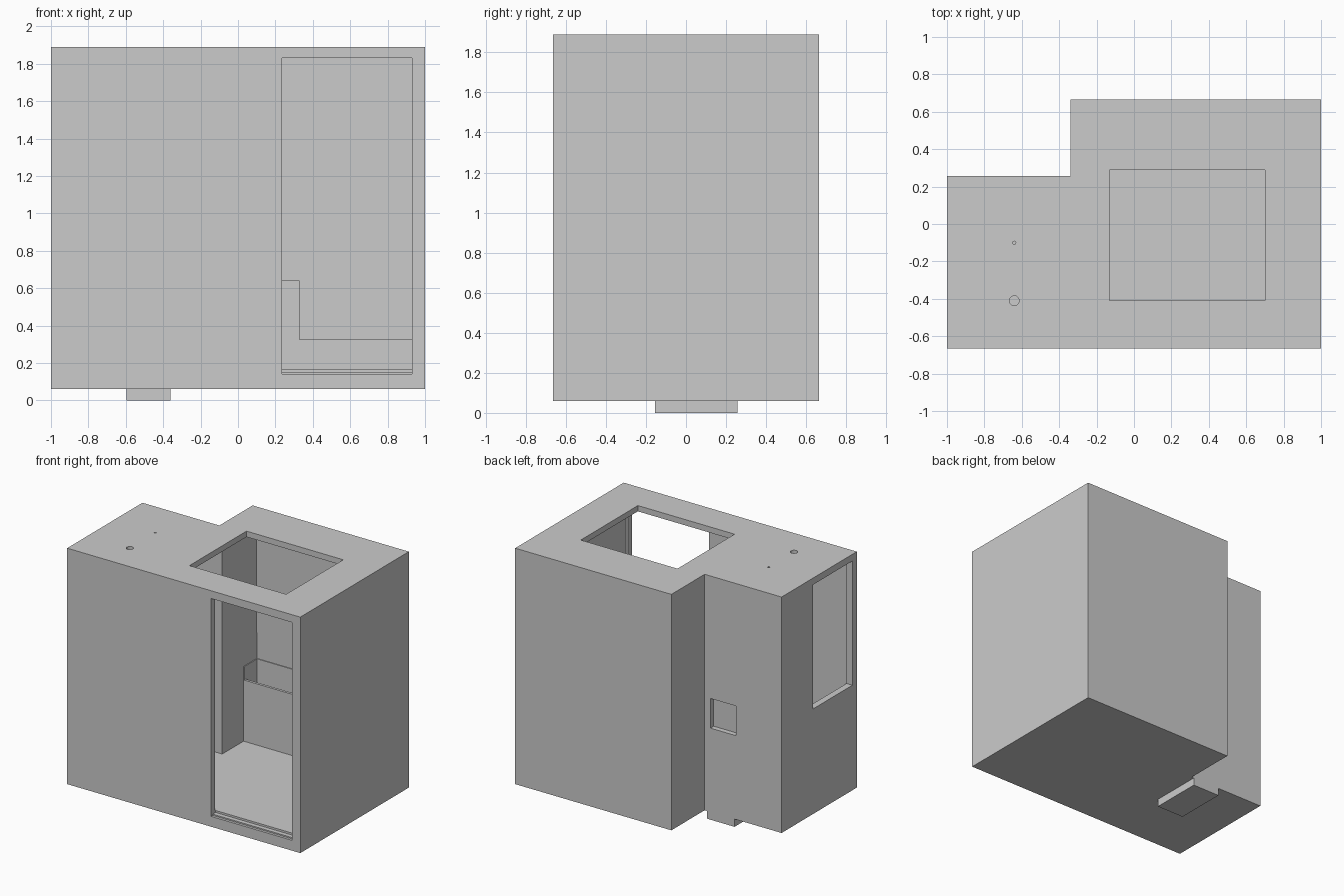
import bpy
import bmesh

cube = bpy.data.objects.get("Cube")
if cube:
    bpy.data.objects.remove(cube, do_unlink=True)

grey = bpy.data.materials.new("plain_grey")
grey.use_nodes = True
colour = (0.6, 0.6, 0.6, 1)
grey.diffuse_color = colour
grey.node_tree.nodes["Principled BSDF"].inputs["Base Color"].default_value = colour


def prism(name, outline, z0, z1):
    """Extrude a plan outline from z0 up to z1."""
    bm = bmesh.new()
    face = bm.faces.new([bm.verts.new((x, y, z0)) for x, y in outline])
    top = bmesh.ops.extrude_face_region(bm, geom=[face])["geom"]
    verts = [g for g in top if isinstance(g, bmesh.types.BMVert)]
    bmesh.ops.translate(bm, verts=verts, vec=(0, 0, z1 - z0))
    bmesh.ops.recalc_face_normals(bm, faces=bm.faces)
    mesh = bpy.data.meshes.new(name)
    bm.to_mesh(mesh)
    bm.free()
    mesh.materials.append(grey)
    ob = bpy.data.objects.new(name, mesh)
    bpy.context.collection.objects.link(ob)
    return ob


def box(name, x0, x1, y0, y1, z0, z1):
    return prism(name, [(x0, y0), (x1, y0), (x1, y1), (x0, y1)], z0, z1)


def ell(left, right, front, back, step_x, step_y):
    return [(left, front), (right, front), (right, back),
            (step_x, back), (step_x, step_y), (left, step_y)]


def cylinder(name, x, y, radius, z0, z1):
    bpy.ops.mesh.primitive_cylinder_add(vertices=32, radius=radius, depth=z1 - z0,
                                        location=(x, y, (z0 + z1) / 2))
    ob = bpy.context.object
    ob.name = name
    ob.data.materials.append(grey)
    return ob


def cut(target, cutter):
    """Subtract the cutter and discard it."""
    mod = target.modifiers.new("cut", "BOOLEAN")
    mod.operation = "DIFFERENCE"
    mod.solver = "EXACT"
    mod.object = cutter
    cutter.hide_render = True
    bpy.context.view_layer.objects.active = target
    bpy.ops.object.modifier_apply(modifier=mod.name)
    bpy.data.objects.remove(cutter, do_unlink=True)


# Outer L-shaped shell, hollowed to one room
TOP, FLOOR, CEILING = 1.89, 0.165, 1.845
shell = prism("room_shell", ell(-1, 1, -0.665, 0.665, -0.34, 0.257), 0.06, TOP)
cut(shell, prism("room_space", ell(-0.95, 0.95, -0.62, 0.61, -0.265, 0.185),
                 FLOOR, CEILING))

# Openings: doorway, roof hatch, side window, rear recess, roof pipe holes
cut(shell, box("doorway", 0.235, 0.93, -0.8, -0.61, 0.14, 1.83))
cut(shell, box("roof_hatch", -0.13, 0.7, -0.41, 0.29, 1.8, 2))
cut(shell, box("side_window", -1.1, -0.9, -0.61, -0.13, 0.875, 1.838))
cut(shell, box("rear_recess", -0.607, -0.39, 0.217, 0.4, 0.71, 0.94))
cut(shell, cylinder("large_pipe_hole", -0.64, -0.41, 0.026, 1.8, 2))
cut(shell, cylinder("small_pipe_hole", -0.64, -0.1, 0.008, 1.8, 2))

# Duct under the narrow wing, flush with its rear wall
box("floor_duct", -0.597, -0.36, -0.155, 0.257, 0, 0.06)

# Doorway threshold
box("door_threshold", 0.235, 0.93, -0.645, -0.61, 0.14, 0.15)

# Stepped low partition in front of the rear wall
box("tall_partition", -0.265, 0.33, 0.447, 0.467, FLOOR, 0.64)
box("low_partition", 0.33, 0.95, 0.447, 0.467, FLOOR, 0.325)

# Thin wall linings around the rear bay
box("lower_back_lining", -0.265, 0.95, 0.604, 0.61, FLOOR, 0.745)
box("upper_back_lining", -0.265, 0.95, 0.604, 0.61, 0.947, CEILING)
box("bay_side_lining", -0.265, -0.259, 0.447, 0.604, FLOOR, 0.745)
